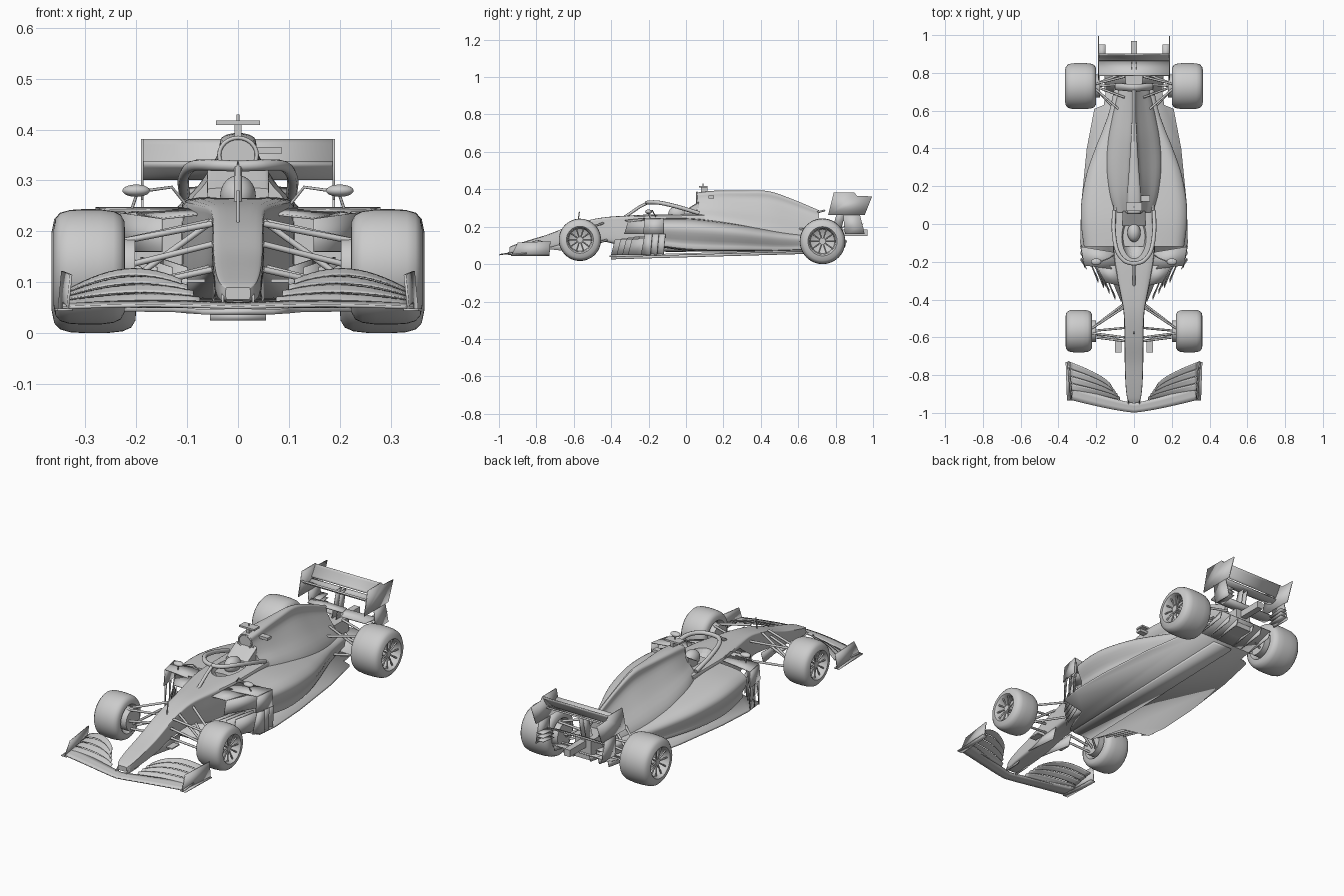
import bpy, bmesh
from math import pi, sin, cos, radians
from mathutils import Vector, Matrix

cube = bpy.data.objects.get("Cube")
if cube:
    bpy.data.objects.remove(cube)

grey = bpy.data.materials.new("plain grey")
grey.use_nodes = True
grey.diffuse_color = (0.6, 0.6, 0.6, 1)
grey.node_tree.nodes["Principled BSDF"].inputs["Base Color"].default_value = (0.6, 0.6, 0.6, 1)


def add(name, data, mirror=False, thick=0):
    ob = bpy.data.objects.new(name, data)
    bpy.context.scene.collection.objects.link(ob)
    data.materials.append(grey)
    if mirror:
        ob.modifiers.new("mirror", 'MIRROR')
    if thick:
        solid = ob.modifiers.new("thickness", 'SOLIDIFY')
        solid.thickness, solid.offset = thick, 0
    return ob


def finish(name, bm, mirror=False, thick=0):
    bmesh.ops.recalc_face_normals(bm, faces=bm.faces)
    mesh = bpy.data.meshes.new(name)
    bm.to_mesh(mesh)
    bm.free()
    return add(name, mesh, mirror, thick)


def spline(points, steps):
    """Smooth curve through all the points."""
    pts = [Vector(p) for p in points]
    pts = [pts[0]] + pts + [pts[-1]]
    out = []
    for a, b, c, d in zip(pts, pts[1:], pts[2:], pts[3:]):
        for i in range(steps):
            t = i / steps
            out.append(b + (c - a) * (t / 2) + (a * 2 - b * 5 + c * 4 - d) * (t * t / 2)
                       + (b * 3 - a - c * 3 + d) * (t ** 3 / 2))
    return out + [pts[-1]]


def skin(bm, rows, closed=False):
    for r, s in zip(rows, rows[1:]):
        for i in range(len(r) - (not closed)):
            j = (i + 1) % len(r)
            bm.faces.new((r[i], r[j], s[j], s[i]))


def loft(name, stations, profile):
    """Skin symmetric half profiles along y."""
    bm = bmesh.new()
    rows = []
    for st in spline(stations, 5):
        half = spline(profile(*st[1:]), 4)
        ring = list(half) + [Vector((-p.x, p.y)) for p in half[-2:0:-1]]
        rows.append([bm.verts.new((p.x, st[0], p.y)) for p in ring])
    skin(bm, rows, True)
    bm.faces.new(rows[0])
    bm.faces.new(rows[-1])
    return finish(name, bm)


def sheet(name, func, nu, nv, thick=.004):
    bm = bmesh.new()
    rows = [[bm.verts.new(func(i / nu, j / nv)) for j in range(nv + 1)] for i in range(nu + 1)]
    skin(bm, rows)
    return finish(name, bm, True, thick)


def plate(name, points, thick=.005, mirror=True):
    bm = bmesh.new()
    bm.faces.new([bm.verts.new(p) for p in points])
    return finish(name, bm, mirror, thick)


def box(name, lo, hi, mirror=False):
    bm = bmesh.new()
    lo, hi = Vector(lo), Vector(hi)
    bmesh.ops.create_cube(bm, size=1, matrix=Matrix.Translation((lo + hi) / 2) @ Matrix.Diagonal((*(hi - lo), 1)))
    return finish(name, bm, mirror)


def ball(name, centre, size, mirror=False):
    bm = bmesh.new()
    bmesh.ops.create_uvsphere(bm, u_segments=32, v_segments=16, radius=1,
                              matrix=Matrix.Translation(centre) @ Matrix.Diagonal((*size, 1)))
    return finish(name, bm, mirror)


def tubes(name, paths, radius, mirror=True):
    curve = bpy.data.curves.new(name, 'CURVE')
    curve.dimensions, curve.bevel_depth, curve.bevel_resolution = '3D', radius, 2
    curve.use_fill_caps = True
    for path in paths:
        for side in ((1, -1) if mirror else (1,)):
            line = curve.splines.new('POLY')
            line.points.add(len(path) - 1)
            for point, p in zip(line.points, path):
                point.co = (side * p[0], p[1], p[2], 1)
    return add(name, curve)


# Section shapes: half outlines from bottom centre to top centre
def tub(w, low, top):
    h = top - low
    return [(0, low), (.8 * w, low), (w, low + .2 * h), (w, low + .8 * h), (.88 * w, top - .02 * h), (0, top)]


def pod(w, low, top):
    h = top - low
    return [(0, low), (.82 * w, low), (.9 * w, low + .25 * h), (w, low + .65 * h),
            (.93 * w, top - .12 * h), (.7 * w, top), (0, top + .01)]


def cover(w, shoulder, spine, top):
    h = top - shoulder
    return [(0, .1), (w, .1), (w, shoulder), ((w + spine) * .45, shoulder + .4 * h),
            (spine, top - .25 * h), (spine * .8, top - .05 * h), (0, top)]


# Chassis with cockpit opening
chassis = loft("nose_and_chassis", [
    (-.945, .024, .066, .09), (-.92, .036, .063, .102), (-.85, .044, .07, .125), (-.735, .048, .085, .16),
    (-.6, .05, .115, .212), (-.46, .055, .125, .247), (-.3, .085, .09, .26), (-.15, .108, .07, .266),
    (.1, .11, .07, .268)], tub)
cutter = ball("cockpit_cutter", (0, -.07, .29), (.068, .12, .08))
cutter.hide_render = True
cutter.hide_set(True)
cut = chassis.modifiers.new("cockpit", 'BOOLEAN')
cut.object = cutter
ball("helmet", (0, -.045, .27), (.035, .05, .04))
loft("headrest", [(-.01, .06, .25, .285), (.07, .06, .25, .335)], tub)
tubes("halo", [spline([(.105, .07, .272), (.107, -.04, .305), (.09, -.14, .328), (.05, -.195, .33),
                       (0, -.21, .328)], 6)], .011)
tubes("halo_pillar", [[(0, -.205, .328), (0, -.25, .305), (0, -.33, .25)]], .008, False)

# Bodywork
loft("sidepods", [(-.12, .265, .09, .24), (0, .28, .075, .24), (.12, .278, .07, .23), (.27, .25, .07, .21),
                  (.4, .205, .07, .188), (.5, .165, .07, .172), (.6, .13, .075, .16), (.74, .1, .085, .15)], pod)
loft("engine_cover", [(.06, .1, .24, .038, .383), (.16, .13, .225, .04, .393), (.3, .145, .205, .03, .394),
                      (.44, .135, .185, .02, .39), (.57, .11, .17, .013, .347), (.71, .08, .15, .012, .288)], cover)
tubes("air_intake_rim", [[(.037 * cos(a * pi / 12), .058, .35 + .034 * sin(a * pi / 12)) for a in range(25)]],
      .004, False)
box("gearbox", (-.045, .68, .09), (.045, .84, .19))
box("crash_structure", (-.016, .82, .15), (.016, .97, .185))
box("camera_bar", (-.043, .07, .409), (.043, .115, .418))
box("camera_post", (-.007, .08, .38), (.007, .115, .412))
box("side_camera", (.03, .12, .352), (.085, .15, .366))
tubes("antennas", [[(0, .09, .41), (0, .09, .43)], [(0, -.58, .21), (0, -.57, .28)]], .003, False)

# Floor, plank and diffuser
rake = lambda y: .042 + (y + .41) * .028
plan = [(0, -.41), (.07, -.41), (.1, -.34), (.13, -.24), (.27, -.21), (.285, -.1), (.28, .1),
        (.25, .4), (.21, .61), (.16, .63), (.15, .7), (0, .7)]
plate("floor", [(x, y, rake(y)) for x, y in plan], .01)
plate("plank", [(x, y, rake(y) - .01) for x, y in ((-.055, -.4), (.055, -.4), (.055, .68), (-.055, .68))], .014, False)
plate("diffuser", [(0, .7, .073), (.15, .7, .073), (.16, .86, .125), (0, .86, .125)])
for x in (.05, .1, .155):
    plate("diffuser_strake", [(x, .7, .07), (x, .85, .09), (x, .86, .125), (x, .7, .075)], .003)

# Bargeboards and deflectors
for i in range(4):
    x, y = .1 + .03 * i, -.4 + .03 * i
    plate("bargeboard", [(x, y, .05), (x + .06, y + .15, .05), (x + .06, y + .15, .15), (x, y + .02, .13)], .003)
for i in range(3):
    y = -.21 + .035 * i
    plate("deflector", [(.25, y - .03, .05), (.283, y + .02, .05), (.28, y + .03, .16), (.262, y - .01, .16)], .004)
plate("deflector_panel", [(.262, -.23, .16), (.282, -.12, .16), (.28, -.12, .243), (.262, -.22, .24)], .004)
plate("deflector_bridge", [(.1, -.24, .24), (.262, -.22, .242), (.28, -.12, .245), (.1, -.15, .245)])
plate("side_vane", [(.15, -.33, .16), (.255, -.14, .16), (.255, -.14, .24), (.15, -.31, .225)], .004)
plate("chassis_wing", [(.06, -.33, .235), (.15, -.31, .225), (.2, -.22, .235), (.09, -.22, .245)], .004)

# Mirrors
ball("mirror", (.2, -.2, .28), (.027, .018, .012), True)
tubes("mirror_stalks", [[(.2, -.2, .27), (.21, -.19, .24)], [(.18, -.2, .28), (.13, -.18, .287), (.1, -.16, .25)]], .003)


# Front wing
def main_plane(u, v):
    return (.345 * u, -.998 + .07 * u ** 1.3 + v * (.05 + .025 * u), .05 + .008 * v + .004 * sin(pi * u))


sheet("front_wing_main_plane", main_plane, 12, 3, .006)
for k in range(4):
    def flap(u, v):
        t = (k + v * .95) / 4
        front, rear = -.93 + .05 * u, -.87 + .14 * u ** .6
        rise = .06 * sin(pi * (.22 + .68 * u))
        return (.075 + .012 * k + u * (.26 - .012 * k), front + (rear - front) * t, .058 + rise * t ** .8 + .003 * k)
    sheet("front_wing_flap", flap, 14, 4, .003)
plate("front_wing_endplate", [(.335, -.935, .045), (.352, -.73, .045), (.345, -.725, .122), (.328, -.9, .115)])
plate("front_wing_footplate", [(.325, -.935, .046), (.355, -.935, .046), (.362, -.73, .046), (.335, -.73, .046)])
plate("front_wing_pylon", [(.03, -.96, .055), (.03, -.86, .06), (.036, -.8, .1), (.03, -.92, .09)])
plate("nose_turning_vane", [(.04, -.82, .09), (.05, -.56, .06), (.05, -.54, .12), (.042, -.78, .11)], .003)
box("nose_winglet", (.065, -.68, .1), (.1, -.62, .106), True)


# Rear wing
def rear_main(u, v):
    return (.187 * u, .785 + .085 * v, .335 - .03 * sin(pi * v * .75))


def rear_flap(u, v):
    return (.187 * u, .865 + .035 * v, .325 + .055 * v ** 1.2)


sheet("rear_wing_main_plane", rear_main, 1, 10, .008)
sheet("rear_wing_flap", rear_flap, 1, 6, .006)
plate("rear_wing_endplate", [(.188, y, z) for y, z in ((.79, .382), (.9, .382), (.915, .365), (.995, .362),
                                                     (.955, .262), (.76, .262))])
plate("lower_endplate", [(.188, y, z) for y, z in ((.84, .265), (.93, .265), (.945, .205), (.955, .16), (.85, .16))])
for z in (.165, .185, .205):
    plate("endplate_slat", [(.15, .86, z), (.188, .86, z), (.188, .95, z + .01), (.15, .95, z + .01)], .003)
plate("rear_wing_pylon", [(.012, .78, .18), (.012, .83, .18), (.012, .86, .32), (.012, .82, .32)])
plate("beam_wing", [(0, .82, .19), (.15, .82, .19), (.187, .87, .21), (0, .87, .21)])
plate("cover_winglet", [(0, .70, .28), (.1, .71, .275), (.1, .745, .285), (0, .74, .29)], .004)


# Wheels with spokes and brake drums
def wheel(name, x0, x1, y, z, r):
    shape = [(.3, 0), (.3, .52), (.1, .55), (0, .64), (.01, .8), (.06, .91), (.16, .97), (.35, 1), (.6, 1),
             (.78, .985), (.9, .94), (.97, .84), (1, .64), (.93, .57), (.6, .53), (.5, .3), (.5, 0)]
    bm = bmesh.new()
    verts = [bm.verts.new((x0 + (x1 - x0) * t, y, z + r * f)) for t, f in shape]
    edges = [bm.edges.new(pair) for pair in zip(verts, verts[1:])]
    bmesh.ops.spin(bm, geom=verts + edges, cent=(0, y, z), axis=(1, 0, 0), angle=2 * pi, steps=48, use_merge=True)
    bmesh.ops.remove_doubles(bm, verts=bm.verts, dist=.0001)
    finish(name + "_wheel", bm, True)
    bm = bmesh.new()
    for radius, a, b in ((.5 * r, x0 - .02, x0 + .06), (.14 * r, x0, x1 - .015)):
        bmesh.ops.create_cone(bm, cap_ends=True, segments=32, radius1=radius, radius2=radius, depth=b - a,
                              matrix=Matrix.Translation(((a + b) / 2, y, z)) @ Matrix.Rotation(pi / 2, 4, 'Y'))
    finish(name + "_brake_drum", bm, True)
    turn = [2 * pi * i / 10 for i in range(10)]
    tubes(name + "_spokes", [[(x1 - .02, y + .1 * r * cos(a), z + .1 * r * sin(a)),
                              (x1 - .012, y + .56 * r * cos(a), z + .56 * r * sin(a))] for a in turn], .004)


wheel("front", .222, .363, -.567, .13, .113)
wheel("rear", .2, .366, .73, .122, .122)

# Suspension arms
front_hub, rear_hub = -.567, .73
tubes("front_suspension", [[(.05, y, z), (.23, front_hub + dy, h)] for y, z, dy, h in (
    (-.6, .215, -.01, .18), (-.44, .22, .01, .18), (-.62, .125, -.01, .085), (-.42, .13, .01, .085),
    (-.62, .175, -.03, .13), (-.55, .22, 0, .09))], .006)
tubes("rear_suspension", [[(.05, y, z), (.21, rear_hub + dy, h)] for y, z, dy, h in (
    (.58, .19, -.01, .18), (.78, .2, .01, .185), (.56, .11, -.01, .08), (.8, .12, .01, .08),
    (.74, .15, 0, .12), (.67, .21, 0, .09))], .006)

# Smooth shading with sharp edges kept
for ob in bpy.context.scene.objects:
    ob.select_set(ob.type == 'MESH' and not ob.hide_render)
bpy.context.view_layer.objects.active = chassis
bpy.ops.object.shade_smooth_by_angle(angle=radians(35))
